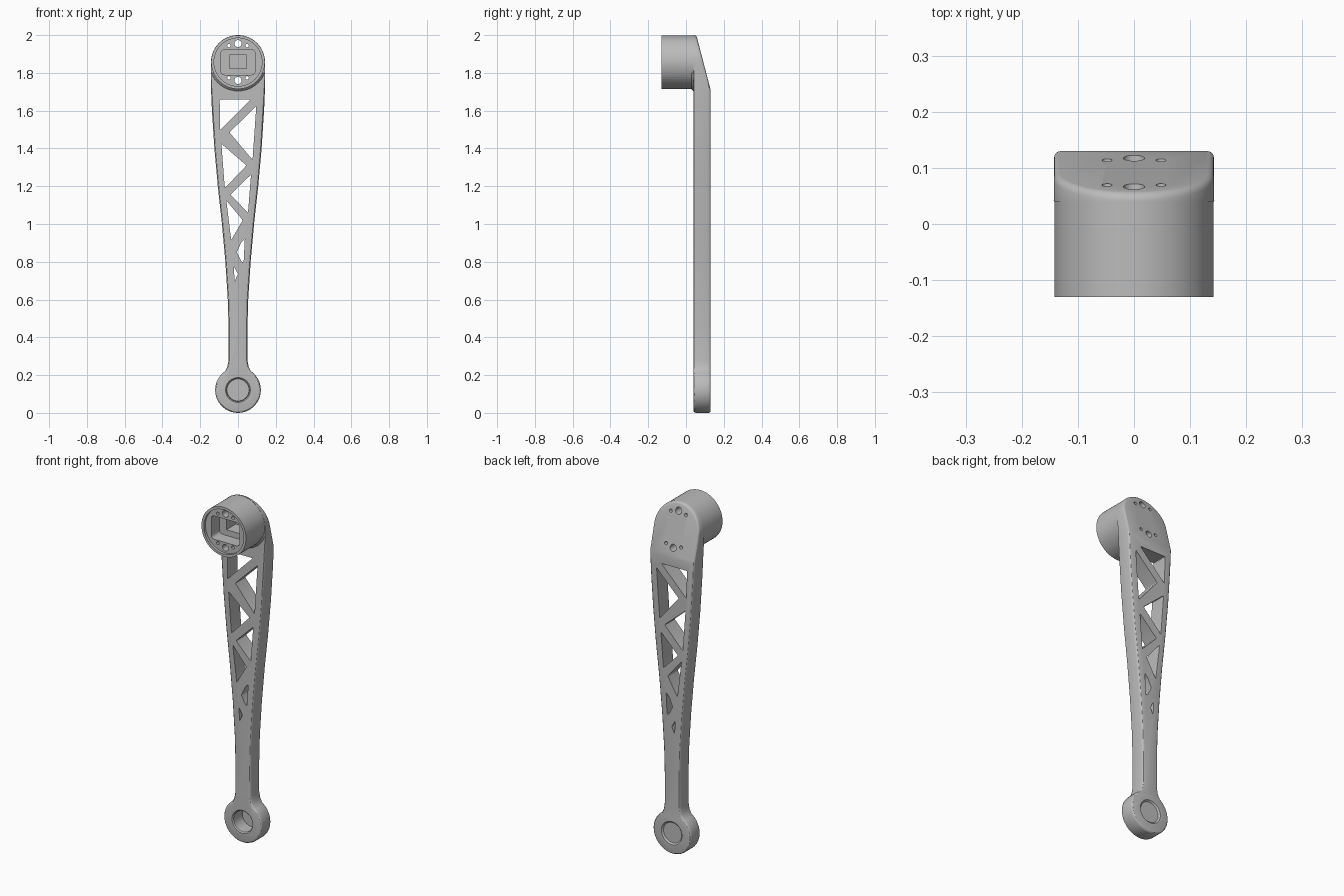
import bpy, bmesh
from math import sin, cos, radians, pi
from mathutils import Vector

if "Cube" in bpy.data.objects:
    bpy.data.objects.remove(bpy.data.objects["Cube"])

GREY = (0.50, 0.50, 0.50, 1)
mat = bpy.data.materials.new("plain grey")
mat.use_nodes = True
mat.diffuse_color = GREY
mat.node_tree.nodes["Principled BSDF"].inputs["Base Color"].default_value = GREY

HEAD_Z, HEAD_R = 1.857, 0.143
EYE_Z, EYE_R = 0.121, 0.121
FRONT, BACK = 0.04, 0.13


def arc(cx, cz, r, a0, a1, n):
    """Points on an arc in the x-z plane, angles in degrees."""
    angles = [radians(a0 + (a1 - a0) * i / n) for i in range(n + 1)]
    return [(cx + r * cos(a), cz + r * sin(a)) for a in angles]


def circle(cx, cz, r, n=48):
    return arc(cx, cz, r, 0, 360, n)[:-1]


def rect(x0, x1, z0, z1):
    return [(x0, z0), (x1, z0), (x1, z1), (x0, z1)]


def loft(pts0, y0, pts1, y1):
    """Solid between two matching outlines."""
    bm = bmesh.new()
    a = [bm.verts.new((x, y0, z)) for x, z in pts0]
    b = [bm.verts.new((x, y1, z)) for x, z in pts1]
    bm.faces.new(a)
    bm.faces.new(b[::-1])
    for i in range(len(a)):
        j = (i + 1) % len(a)
        bm.faces.new((a[j], a[i], b[i], b[j]))
    bmesh.ops.recalc_face_normals(bm, faces=bm.faces)
    return bm


def slice_off(bm, point, normal):
    cut = bmesh.ops.bisect_plane(
        bm, geom=bm.verts[:] + bm.edges[:] + bm.faces[:], dist=1e-6,
        plane_co=point, plane_no=normal, clear_outer=True)
    edges = [e for e in cut["geom_cut"] if isinstance(e, bmesh.types.BMEdge)]
    bmesh.ops.holes_fill(bm, edges=edges, sides=0)
    bmesh.ops.recalc_face_normals(bm, faces=bm.faces)
    bm.normal_update()


def round_edges(bm, edges, size, segments=3):
    bmesh.ops.bevel(bm, geom=edges, offset=size, segments=segments,
                    profile=0.5, affect='EDGES', clamp_overlap=False)


def finish(name, bm):
    mesh = bpy.data.meshes.new(name)
    bm.to_mesh(mesh)
    bm.free()
    mesh.materials.append(mat)
    obj = bpy.data.objects.new(name, mesh)
    bpy.context.collection.objects.link(obj)
    return obj


def combine(target, tool, operation):
    """Apply a boolean and discard the tool object."""
    tool.hide_render = True
    mod = target.modifiers.new(tool.name, 'BOOLEAN')
    mod.operation, mod.solver, mod.object = operation, 'EXACT', tool
    bpy.ops.object.select_all(action='DESELECT')
    bpy.context.view_layer.objects.active = target
    target.select_set(True)
    bpy.ops.object.modifier_apply(modifier=mod.name)
    bpy.data.objects.remove(tool)


def cut(target, name, pts, y0, y1, corner=0.0):
    bm = loft(pts, y0, pts, y1)
    if corner:
        sides = [e for e in bm.edges
                 if abs(e.verts[0].co.y - e.verts[1].co.y) > 0.01]
        round_edges(bm, sides, corner)
    combine(target, finish(name, bm), 'DIFFERENCE')


# Arm outline: eye at the bottom, tapered shank, round head
side = [(0.056, 0.245), (0.05, 0.28), (0.05, 0.45), (0.054, 0.6), (0.067, 0.8),
        (0.085, 1.0), (0.107, 1.2), (0.125, 1.4), (0.138, 1.6), (0.143, 1.72)]
half = arc(0, EYE_Z, EYE_R, -90, 56, 18) + side + arc(0, HEAD_Z, HEAD_R, 0, 90, 16)
outline = half + [(-x, z) for x, z in half[-2:0:-1]]
bm = loft(outline, FRONT, outline, BACK)
slice_off(bm, (0, 0.055, 2.0), Vector((0, 1, 0.26)).normalized())


def rim_edge(e):
    flat = [abs(f.normal.y) < 0.1 for f in e.link_faces]
    on_front = all(v.co.y < FRONT + 0.001 for v in e.verts)
    low = max(v.co.z for v in e.verts) < 1.73
    return len(flat) == 2 and flat[0] != flat[1] and (low or not on_front)


round_edges(bm, [e for e in bm.edges if rim_edge(e)], 0.012)
arm = finish("lever_arm", bm)

# Cylindrical hub on the front of the head, with a fillet underneath
hub_ring = circle(0, HEAD_Z, 0.142, 64)
combine(arm, finish("hub", loft(hub_ring, -0.13, hub_ring, 0.042)), 'UNION')
bm = loft(circle(0, HEAD_Z, 0.138, 64), 0.024, circle(0, HEAD_Z, 0.155, 64), 0.042)
slice_off(bm, (0, 0, 1.80), (0, 0, 1))
combine(arm, finish("hub_fillet", bm), 'UNION')

# Hub face recess and stepped pocket
cut(arm, "face_recess", circle(0, HEAD_Z, 0.127, 64), -0.2, -0.115)
cut(arm, "pocket", rect(-0.09, 0.09, 1.79, 1.924), -0.2, -0.04, 0.018)
cut(arm, "inner_pocket", rect(-0.046, 0.044, 1.823, 1.896), -0.1, 0.045)

# Bolt and pin holes through the head
for z, pin_z in ((1.955, 1.944), (1.76, 1.774)):
    cut(arm, "bolt_hole", circle(0, z, 0.019, 24), -0.2, 0.2)
    for x in (-0.048, 0.048):
        cut(arm, "pin_hole", circle(x, pin_z, 0.009, 16), -0.2, 0.2)

# Truss openings along the shank
openings = [
    [(-0.097, 1.658), (0.066, 1.658), (-0.094, 1.497)],
    [(0.097, 1.625), (-0.045, 1.485), (0.077, 1.34)],
    [(-0.088, 1.425), (-0.07, 1.19), (0.045, 1.31)],
    [(0.069, 1.262), (-0.04, 1.155), (0.053, 1.06)],
    [(-0.062, 1.125), (-0.036, 0.915), (0.025, 1.02)],
    [(0.036, 0.922), (0.016, 0.9), (-0.006, 0.85), (0.02, 0.8), (0.03, 0.8)],
    [(-0.022, 0.775), (-0.018, 0.697), (0.0, 0.735)],
]
for pts in openings:
    cut(arm, "truss_opening", pts, 0.0, 0.2, 0.005 if pts[0][1] > 1 else 0.002)

# Eye bore with chamfered lips
cut(arm, "eye_bore", circle(0, EYE_Z, 0.06), 0.0, 0.2)
for y, out in ((FRONT, -0.01), (BACK, 0.01)):
    bm = loft(circle(0, EYE_Z, 0.076), y + out, circle(0, EYE_Z, 0.058), y - out * 0.8)
    combine(arm, finish("eye_chamfer", bm), 'DIFFERENCE')

bpy.ops.object.select_all(action='DESELECT')
arm.select_set(True)
bpy.context.view_layer.objects.active = arm
bpy.ops.object.shade_smooth_by_angle(angle=radians(30))
